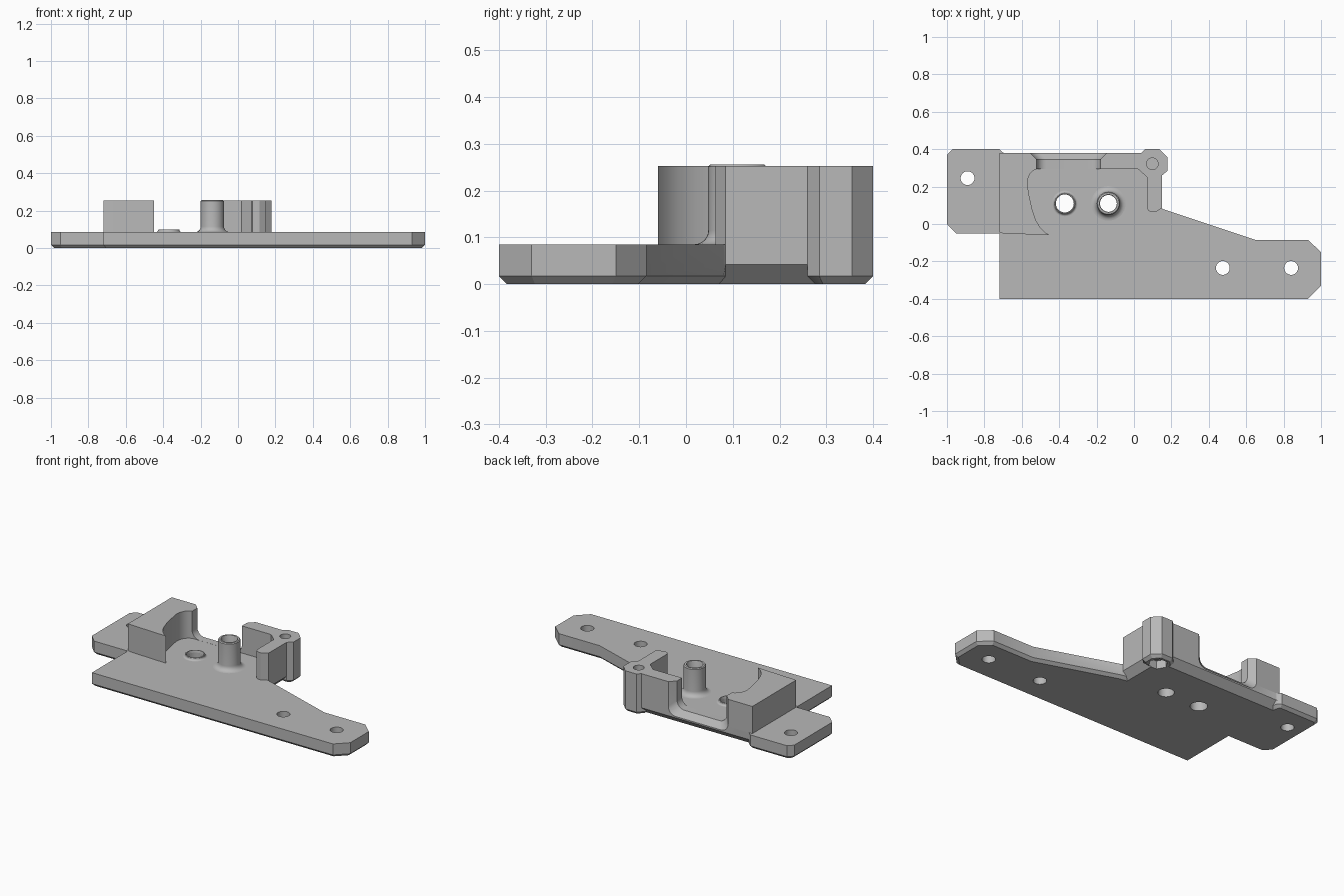
import bpy, bmesh, math
from mathutils import Vector

if "Cube" in bpy.data.objects:
    bpy.data.objects.remove(bpy.data.objects["Cube"])

grey = bpy.data.materials.new("plain_grey")
grey.use_nodes = True
grey.diffuse_color = (0.48, 0.48, 0.48, 1)
grey.node_tree.nodes["Principled BSDF"].inputs["Base Color"].default_value = grey.diffuse_color

TOP, HIGH, EDGE, LIP = 0.085, 0.253, 0.017, 0.025


def loft(name, rings, closed=False):
    """Skin matching rings of points; cap the ends unless the rings form a loop."""
    bm = bmesh.new()
    rows = [[bm.verts.new(p) for p in ring] for ring in rings]
    n = len(rows[0])
    pairs = list(zip(rows, rows[1:])) + ([(rows[-1], rows[0])] if closed else [])
    for a, b in pairs:
        for i in range(n):
            j = (i + 1) % n
            bm.faces.new((a[i], a[j], b[j], b[i]))
    if not closed:
        bm.faces.new(rows[0][::-1])
        bm.faces.new(rows[-1])
    bmesh.ops.recalc_face_normals(bm, faces=bm.faces)
    mesh = bpy.data.meshes.new(name)
    bm.to_mesh(mesh)
    bm.free()
    ob = bpy.data.objects.new(name, mesh)
    bpy.context.collection.objects.link(ob)
    mesh.materials.append(grey)
    return ob


def inset(points, d):
    """Mitred inset of a counter-clockwise outline."""
    out = []
    for i, p in enumerate(points):
        p, a, b = Vector(p), Vector(points[i - 1]), Vector(points[(i + 1) % len(points)])
        u, v = (p - a).normalized(), (b - p).normalized()
        m, k = Vector((-u.y, u.x)), Vector((-v.y, v.x))
        out.append(p + (m + k) * d / (1 + m.dot(k)))
    return out


def at(points, z):
    return [(p[0], p[1], z) for p in points]


def circle(x, y, r, n=32):
    return [(x + r * math.cos(math.tau * i / n), y + r * math.sin(math.tau * i / n))
            for i in range(n)]


def prism(name, outline, z0, z1):
    return loft(name, [at(outline, z0), at(outline, z1)])


def cut(ob, cutters):
    bpy.context.view_layer.objects.active = ob
    for c in cutters:
        c.hide_render = True
        mod = ob.modifiers.new("cut", 'BOOLEAN')
        mod.operation, mod.solver, mod.object = 'DIFFERENCE', 'EXACT', c
        bpy.ops.object.modifier_apply(modifier=mod.name)


# Base plate with side tab; the back and right edges undercut above the bevel
plate = [(-.72, -.4), (.93, -.4), (1, -.33), (1, -.15), (.93, -.085), (.65, -.085),
         (.155, .08), (.15, .085), (.15, .38), (-.695, .38), (-.70, .382), (-.72, .4),
         (-.97, .4), (-1, .37), (-1, 0), (-.95, -.05), (-.72, -.05)]
under = [(x - LIP if x == .15 else x, y - LIP if y == .38 else y) for x, y in plate]
base = loft("base_plate", [at(inset(under, EDGE), 0), at(under, EDGE),
                           at(plate, EDGE + LIP), at(plate, TOP)])

# Raised wall: left block, back bridge and right arm
walls = prism("clamp_walls", [
    (-.72, -.045), (-.70, -.05), (-.45, -.06), (-.475, -.045), (-.50, -.02), (-.525, .02),
    (-.545, .08), (-.56, .15), (-.57, .21), (-.568, .24), (-.555, .27), (-.535, .288),
    (-.515, .295), (.02, .295), (.07, .25), (.07, .085), (.078, .07), (.095, .063),
    (.115, .063), (.15, .085), (.15, .38), (-.72, .38)], TOP - .005, HIGH)

# Corner boss with a blind screw hole and a nut pocket underneath
boss_outline = [(.06, .4), (.02, .36), (.02, .3), (.07, .26), (.15, .26),
                (.18, .285), (.18, .355), (.135, .4)]
boss = loft("corner_boss", [at(inset(boss_outline, EDGE), 0), at(boss_outline, EDGE),
                            at(boss_outline, HIGH)])
screw_hole = prism("screw_hole_cutter", circle(.098, .322, .031), .06, .4)
nut_pocket = prism("nut_pocket_cutter", circle(.098, .322, .055, 6), -.1, .05)

# Rounded saddle opening through the back wall, flared at the rear
MID, HALF, RAD = -.35, .17, .05


def saddle(y, grow):
    half, floor = HALF + grow, TOP + .0005 - grow
    arc = [(half - RAD + RAD * math.sin(math.pi / 2 * i / 8),
            floor + RAD - RAD * math.cos(math.pi / 2 * i / 8)) for i in range(9)]
    side = arc + [(half, .4)]
    return [(MID + x, y, z) for x, z in side] + [(MID - x, y, z) for x, z in side[::-1]]


saddle_cutter = loft("saddle_cutter", [saddle(.27, 0), saddle(.345, 0), saddle(.42, .075)])

# Mounting holes and pivot bores
holes = [prism("hole_cutter", circle(x, y, r), -.1, .2) for x, y, r in
         [(-.89, .245, .037), (.475, -.235, .037), (.84, -.235, .037),
          (-.37, .11, .048), (-.137, .11, .045)]]

cut(base, holes + [saddle_cutter, screw_hole, nut_pocket])
cut(walls, [saddle_cutter, screw_hole])
cut(boss, [screw_hole, nut_pocket])
for c in holes + [saddle_cutter, screw_hole, nut_pocket]:
    bpy.data.objects.remove(c)


# Hollow post and low collar, each with a filleted foot
def tube(name, x, y, bore, radius, top, fillet, bevel):
    profile = [(radius + fillet * (1 - math.sin(math.pi / 2 * i / 6)),
                TOP + fillet * (1 - math.cos(math.pi / 2 * i / 6))) for i in range(7)]
    profile += [(radius, top - bevel), (radius - bevel, top), (bore + bevel / 2, top),
                (bore, top - bevel), (bore, TOP - .02), (radius + fillet, TOP - .02)]
    return loft(name, [at(circle(x, y, r), z) for r, z in profile], closed=True)


post = tube("hollow_post", -.137, .11, .045, .0625, .256, .03, .005)
collar = tube("low_collar", -.37, .11, .048, .057, .1, .012, .003)

bpy.ops.object.select_all(action='DESELECT')
for ob in (base, walls, boss, post, collar):
    ob.select_set(True)
bpy.context.view_layer.objects.active = base
bpy.ops.object.shade_smooth_by_angle(angle=math.radians(28))
